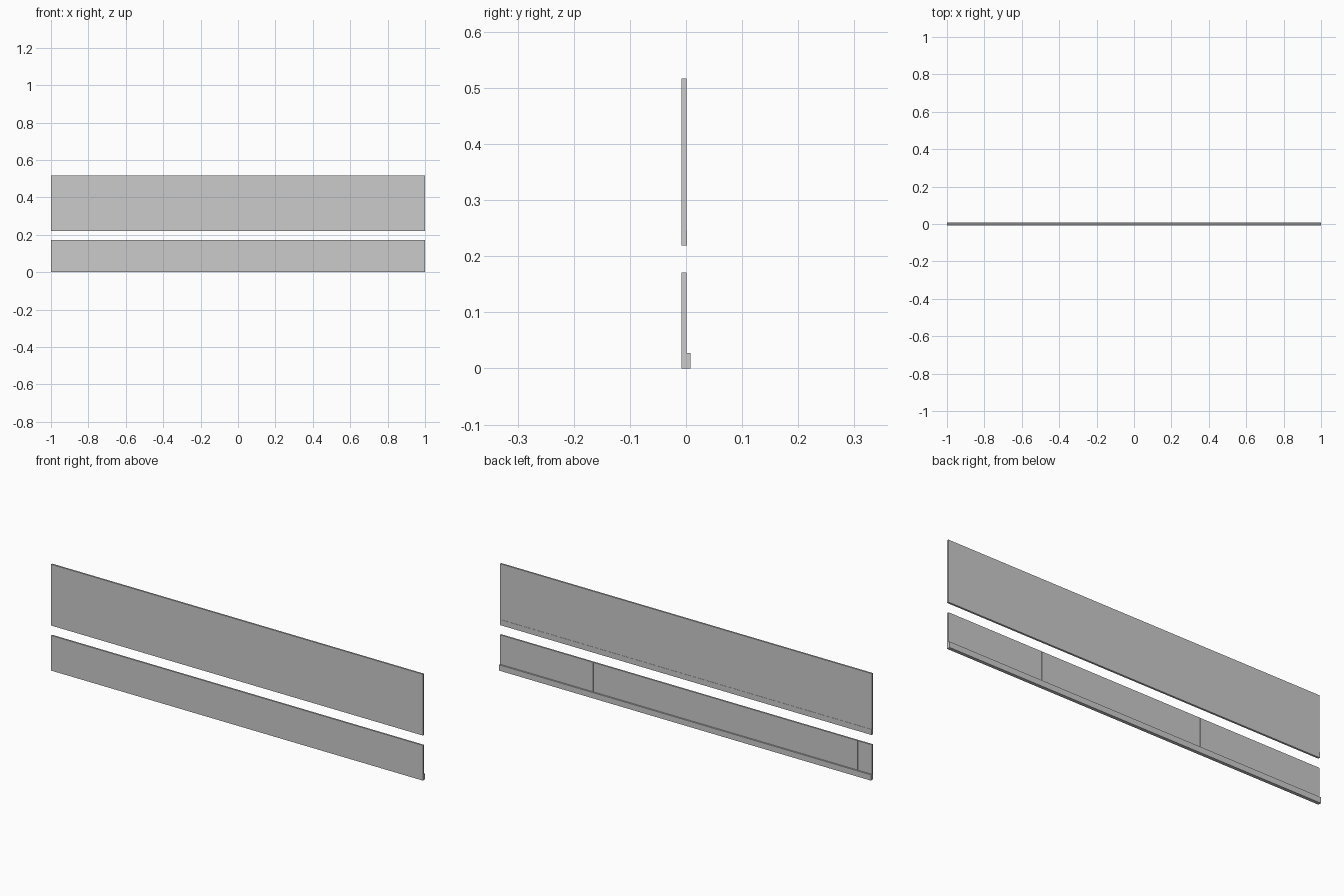
import bpy, bmesh

if "Cube" in bpy.data.objects:
    bpy.data.objects.remove(bpy.data.objects["Cube"])


def extrude_profile(name, profile, half=1.0):
    """Extrude a closed (y, z) profile along x."""
    bm = bmesh.new()
    face = bm.faces.new([bm.verts.new((-half, y, z)) for y, z in profile])
    geom = bmesh.ops.extrude_face_region(bm, geom=[face])["geom"]
    verts = [g for g in geom if isinstance(g, bmesh.types.BMVert)]
    bmesh.ops.translate(bm, verts=verts, vec=(2 * half, 0, 0))
    bmesh.ops.recalc_face_normals(bm, faces=bm.faces)
    mesh = bpy.data.meshes.new(name)
    bm.to_mesh(mesh)
    bm.free()
    obj = bpy.data.objects.new(name, mesh)
    bpy.context.collection.objects.link(obj)
    return obj


def stepped_board(name, z0, z_step, z1, front, back, lip):
    """Thin board whose foot steps out at the back."""
    return extrude_profile(name, [(front, z0), (lip, z0), (lip, z_step),
                                  (back, z_step), (back, z1), (front, z1)])


# Upper board with a slight rear lip
stepped_board("upper_board", 0.219, 0.246, 0.517, -0.008, 0.0005, 0.0015)

# Lower board with a thicker rear foot
stepped_board("lower_board", 0.0, 0.028, 0.171, -0.008, 0.0, 0.008)

# Lower rear facing strips, separated by hairline seams
seams = [-0.925 + i * 1.85 / 13 for i in range(14)]
edges = [-1.0] + seams + [1.0]
gap = 0.0008
for i, (a, b) in enumerate(zip(edges, edges[1:])):
    a += gap if i else 0
    b -= gap if i < len(edges) - 2 else 0
    strip = extrude_profile(f"rear_facing_{i + 1}",
                            [(-0.0002, 0.028), (0.0005, 0.028),
                             (0.0005, 0.171), (-0.0002, 0.171)], (b - a) / 2)
    strip.location.x = (a + b) / 2
